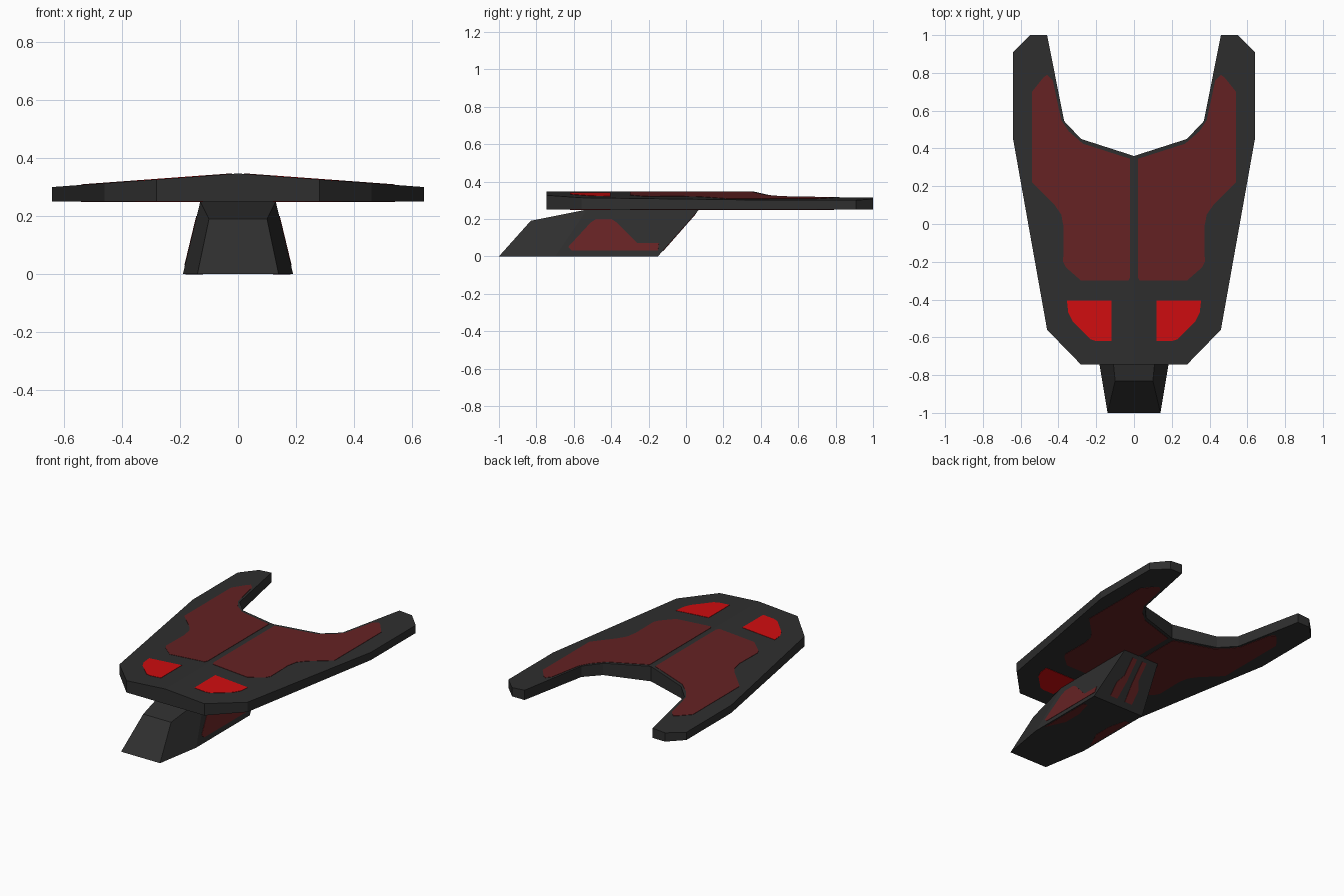
import bpy, bmesh

if "Cube" in bpy.data.objects:
    bpy.data.objects.remove(bpy.data.objects["Cube"])


def material(name, rgb):
    m = bpy.data.materials.new(name)
    m.diffuse_color = (*rgb, 1)
    m.use_nodes = True
    m.node_tree.nodes["Principled BSDF"].inputs["Base Color"].default_value = m.diffuse_color
    return m


CHARCOAL = material("charcoal", (0.028, 0.028, 0.028))
MAROON = material("maroon", (0.13, 0.016, 0.017))
RED = material("bright red", (0.63, 0.004, 0.005))


def finish(bm, name, mat, mirror=False):
    bmesh.ops.recalc_face_normals(bm, faces=bm.faces)
    if mirror:  # open the seam on the centre plane
        seam = [f for f in bm.faces if all(abs(v.co.x) < 1e-5 for v in f.verts)]
        bmesh.ops.delete(bm, geom=seam, context='FACES_ONLY')
    me = bpy.data.meshes.new(name)
    bm.to_mesh(me)
    bm.free()
    me.materials.append(mat)
    ob = bpy.data.objects.new(name, me)
    bpy.context.collection.objects.link(ob)
    if mirror:
        ob.modifiers.new("mirror", 'MIRROR').use_axis[0] = True
    return ob


def prism(name, pts, near, far, mat):
    """Solid between two mappings of a 2D outline, mirrored in x."""
    bm = bmesh.new()
    a = [bm.verts.new(near(*p)) for p in pts]
    b = [bm.verts.new(far(*p)) for p in pts]
    bm.faces.new(a)
    bm.faces.new(b)
    n = len(pts)
    for i in range(n):
        j = (i + 1) % n
        bm.faces.new((a[i], a[j], b[j], b[i]))
    return finish(bm, name, mat, True)


def plate(name, pts, surf, out, mat):
    """Thin painted panel lying on a surface, lifted along out."""
    def lift(u, v):
        return tuple(c + 0.002 * o for c, o in zip(surf(u, v), out))
    prism(name, pts, surf, lift, mat)


# surfaces of the parts
def wing_top(x, y): return (x, y, 0.347 - 0.073 * x)
def wing_base(x, y): return (x, y, 0.25)
def stand_side(y, z): return (0.19 - 0.24 * z, y, z)
def stand_base(x, y): return (x, y, 0)
def stand_back(x, z): return (x, -0.15 + 0.88 * z, z)


# forked deck
deck = [(0, 0.36), (0.28, 0.45), (0.37, 0.545), (0.46, 1), (0.55, 1), (0.64, 0.91),
        (0.64, 0.45), (0.46, -0.56), (0.28, -0.745), (0, -0.745)]
prism("forked_deck", deck, wing_top, wing_base, CHARCOAL)

# deck panels, painted above and below
main = [(0.02, 0.345), (0.27, 0.425), (0.345, 0.49), (0.385, 0.55), (0.43, 0.76), (0.46, 0.79),
        (0.48, 0.775), (0.54, 0.70), (0.54, 0.22), (0.42, 0.10), (0.385, 0.05), (0.372, -0.02),
        (0.375, -0.20), (0.36, -0.23), (0.28, -0.30), (0.03, -0.30), (0.02, -0.28)]
lamp = [(0.12, -0.405), (0.355, -0.405), (0.348, -0.47), (0.325, -0.515), (0.23, -0.61),
        (0.20, -0.62), (0.12, -0.62)]
for side, surf, out in (("upper", wing_top, (0, 0, 1)), ("lower", wing_base, (0, 0, -1))):
    plate(side + "_main_panel", main, surf, out, MAROON)
    plate(side + "_front_panel", lamp, surf, out, RED)

# slanted stand
bm = bmesh.new()
for x, y, z in ((0.14, -1, 0), (0.19, -0.7, 0), (0.19, -0.15, 0),
                (0.10, -0.83, 0.19), (0.13, -0.53, 0.25), (0.13, 0.07, 0.25)):
    for s in (-1, 1):
        bm.verts.new((s * x, y, z))
bmesh.ops.convex_hull(bm, input=bm.verts)
bmesh.ops.dissolve_limit(bm, angle_limit=0.02, verts=bm.verts, edges=bm.edges)
finish(bm, "slanted_stand", CHARCOAL)

# stand panels: flanks, underside strips and rear stripes
flank = [(-0.61, 0.03), (-0.63, 0.05), (-0.51, 0.18), (-0.48, 0.20), (-0.40, 0.20),
         (-0.37, 0.18), (-0.26, 0.07), (-0.145, 0.07), (-0.15, 0.03)]
plate("stand_flank_panel", flank, stand_side, (1, 0, 0.24), MAROON)
strip = [(0.18, -0.63), (0.18, -0.26), (0.15, -0.26), (0.12, -0.38), (0.12, -0.50)]
plate("stand_base_strip", strip, stand_base, (0, 0, 0.5), MAROON)
bpy.data.objects["stand_base_strip"].location.z = -0.001
stripe = [(0.03, 0.03), (0.085, 0.03), (0.085, 0.10), (0.055, 0.14), (0.055, 0.23),
          (0.02, 0.23), (0.02, 0.12)]
plate("stand_rear_stripe", stripe, stand_back, (0, 1, -0.88), MAROON)
